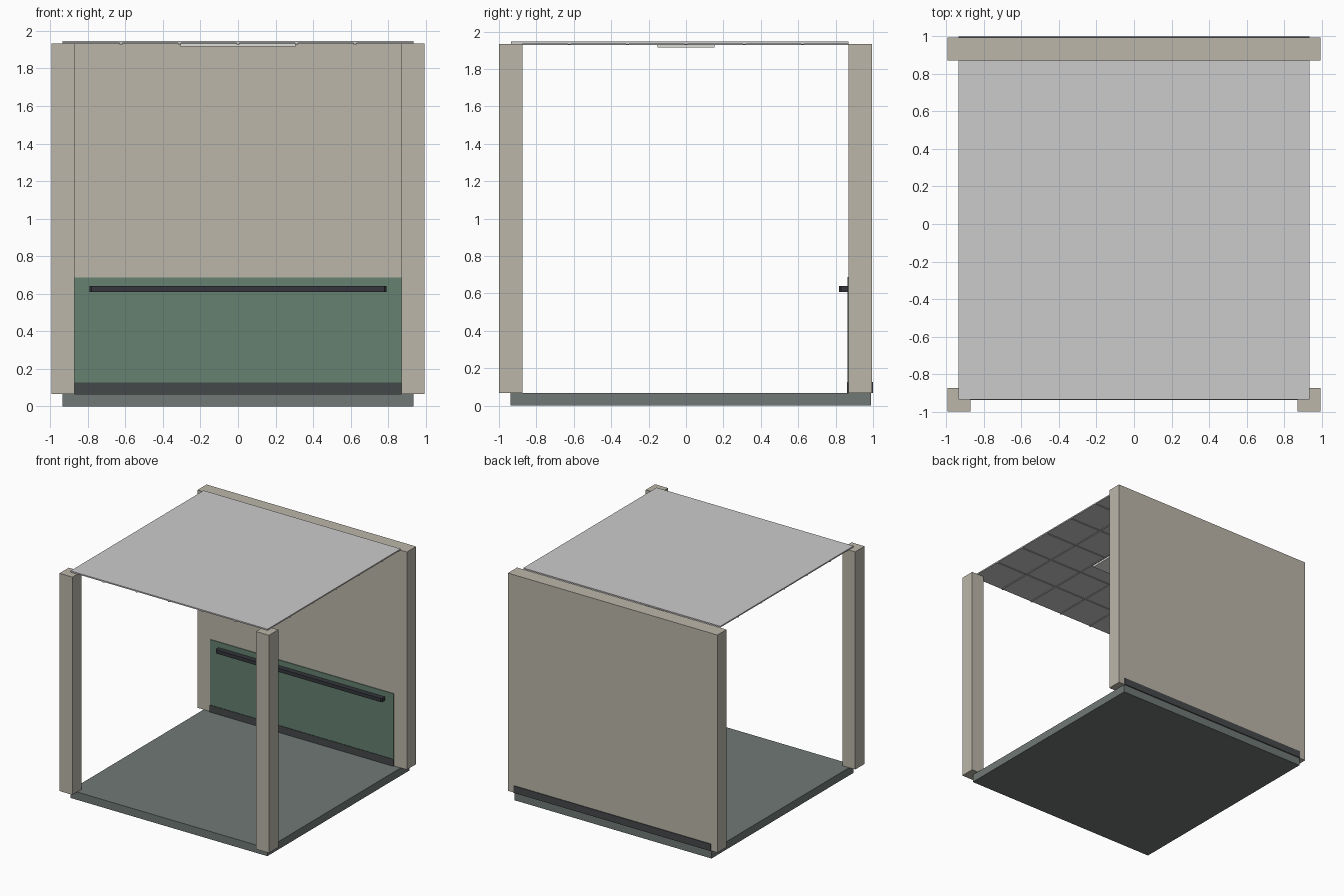
import bpy, bmesh

if "Cube" in bpy.data.objects:
    bpy.data.objects.remove(bpy.data.objects["Cube"])


def material(name, rgb):
    m = bpy.data.materials.new(name)
    m.diffuse_color = (*rgb, 1)
    m.use_nodes = True
    m.node_tree.nodes["Principled BSDF"].inputs["Base Color"].default_value = m.diffuse_color
    return m


wall_mat = material("cream_plaster", (0.50, 0.47, 0.40))
green_mat = material("green_panel", (0.13, 0.22, 0.16))
floor_mat = material("floor_grey", (0.16, 0.19, 0.18))
dark_mat = material("dark_trim", (0.06, 0.065, 0.068))
rail_mat = material("rail_black", (0.035, 0.037, 0.045))
tile_mat = material("ceiling_tile", (0.58, 0.57, 0.55))
grid_mat = material("ceiling_grid", (0.45, 0.45, 0.44))
light_mat = material("light_white", (0.9, 0.9, 0.85))


def mesh_object(name, bm, mat):
    bmesh.ops.recalc_face_normals(bm, faces=bm.faces)
    me = bpy.data.meshes.new(name)
    bm.to_mesh(me)
    bm.free()
    me.materials.append(mat)
    ob = bpy.data.objects.new(name, me)
    bpy.context.collection.objects.link(ob)
    return ob


def box(name, x, y, z, mat, taper=0.0):
    """Box from (min, max) ranges; taper insets the lower face."""
    bm = bmesh.new()
    bmesh.ops.create_cube(bm, size=1)
    for v in bm.verts:
        low = v.co.z < 0
        for i, r in enumerate((x, y, z)):
            s = 1 if v.co[i] > 0 else -1
            v.co[i] = r[1] if s > 0 else r[0]
            if low and i < 2:
                v.co[i] -= s * taper
    return mesh_object(name, bm, mat)


# Floor slab
box("floor", (-0.935, 0.935), (-0.937, 0.99), (0, 0.067), floor_mat)

# Back wall and front corner posts
box("back_wall", (-0.994, 0.994), (0.87, 0.994), (0.067, 1.934), wall_mat)
for side, s in (("left", -1), ("right", 1)):
    xs = sorted((s * 0.871, s * 0.994))
    box(f"front_post_{side}", xs, (-1.0, -0.874), (0.067, 1.934), wall_mat)

# Wainscot panel and skirting boards, inside and outside
box("wainscot_panel", (-0.871, 0.871), (0.864, 0.871), (0.125, 0.687), green_mat)
box("inner_skirting", (-0.871, 0.871), (0.86, 0.871), (0.067, 0.127), dark_mat)
box("outer_skirting", (-0.935, 0.935), (0.993, 1.0), (0.067, 0.127), dark_mat)

# Handrail with chamfered ends
bm = bmesh.new()
outline = [(-0.79, 0.865), (-0.79, 0.83), (-0.78, 0.819),
           (0.78, 0.819), (0.79, 0.83), (0.79, 0.865)]
face = bm.faces.new([bm.verts.new((x, y, 0.609)) for x, y in outline])
ext = bmesh.ops.extrude_face_region(bm, geom=[face])
top = [g for g in ext["geom"] if isinstance(g, bmesh.types.BMVert)]
bmesh.ops.translate(bm, vec=(0, 0, 0.031), verts=top)
mesh_object("handrail", bm, rail_mat)

# Suspended ceiling: slab, tile grid and light panel
box("ceiling", (-0.935, 0.935), (-0.935, 0.87), (1.935, 1.946), tile_mat)
for i in range(-2, 3):
    c = i * 0.312
    strip = (c - 0.008, c + 0.008)
    box(f"grid_strip_y_{i + 3}", strip, (-0.935, 0.87), (1.929, 1.936), grid_mat)
    box(f"grid_strip_x_{i + 3}", (-0.935, 0.935), strip, (1.93, 1.936), grid_mat)
box("ceiling_light", (-0.312, 0.312), (-0.156, 0.156), (1.916, 1.936), light_mat, taper=0.004)
